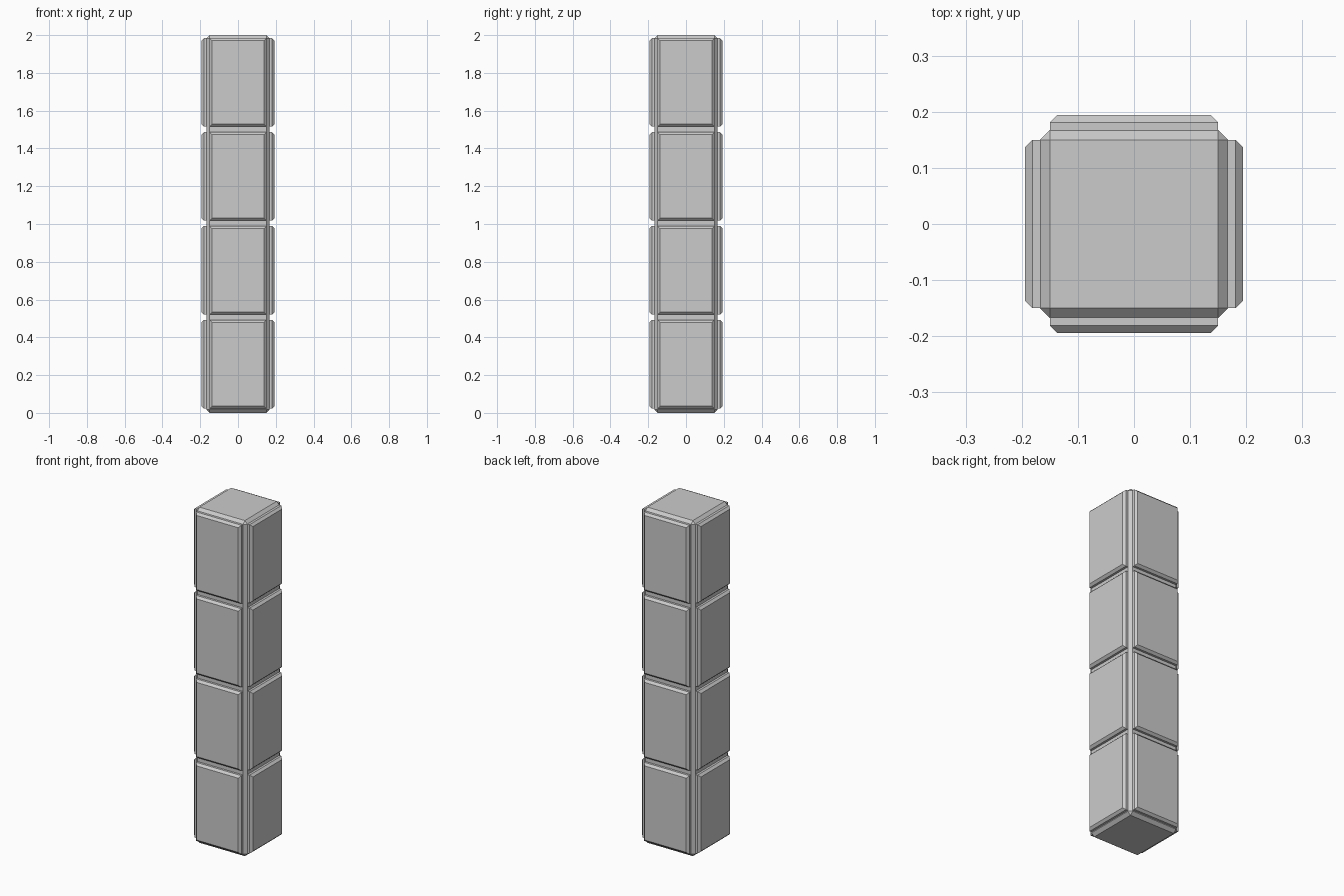
import bpy, bmesh
from mathutils import Matrix, Vector
from math import pi

if "Cube" in bpy.data.objects:
    bpy.data.objects.remove(bpy.data.objects["Cube"])

def make_object(name, bm):
    bmesh.ops.recalc_face_normals(bm, faces=bm.faces[:])
    mesh = bpy.data.meshes.new(name)
    bm.to_mesh(mesh)
    bm.free()
    obj = bpy.data.objects.new(name, mesh)
    bpy.context.collection.objects.link(obj)
    return obj

def box(size, centre):
    bm = bmesh.new()
    bmesh.ops.create_cube(bm, size=1)
    bmesh.ops.scale(bm, vec=size, verts=bm.verts)
    bmesh.ops.translate(bm, vec=centre, verts=bm.verts)
    return bm

def chamfer(bm, edges, width):
    bmesh.ops.bevel(bm, geom=edges, offset=width, offset_type='OFFSET',
                    segments=1, profile=0.5, affect='EDGES')

# Continuous square core, chamfered on every edge
CORE = 0.168
bm = box((2 * CORE, 2 * CORE, 2), (0, 0, 1))
chamfer(bm, bm.edges[:], 0.018)
make_object("column_core", bm)

# Raised panels: four tiers on four sides, only the outer rim is chamfered
OUTER, INNER = 0.194, 0.160
WIDTH, HEIGHT = 0.30, 0.468
FIRST, PITCH = 0.257, 0.4975
for tier in range(4):
    for side, label in enumerate(("front", "right", "back", "left")):
        bm = box((WIDTH, OUTER - INNER, HEIGHT),
                 (0, -(OUTER + INNER) / 2, FIRST + tier * PITCH))
        rim = [e for e in bm.edges
               if all(v.co.y < -OUTER + 1e-4 for v in e.verts)]
        chamfer(bm, rim, 0.013)
        bmesh.ops.rotate(bm, cent=Vector(), verts=bm.verts,
                         matrix=Matrix.Rotation(side * pi / 2, 3, 'Z'))
        make_object(f"{label}_panel_{tier + 1}", bm)
